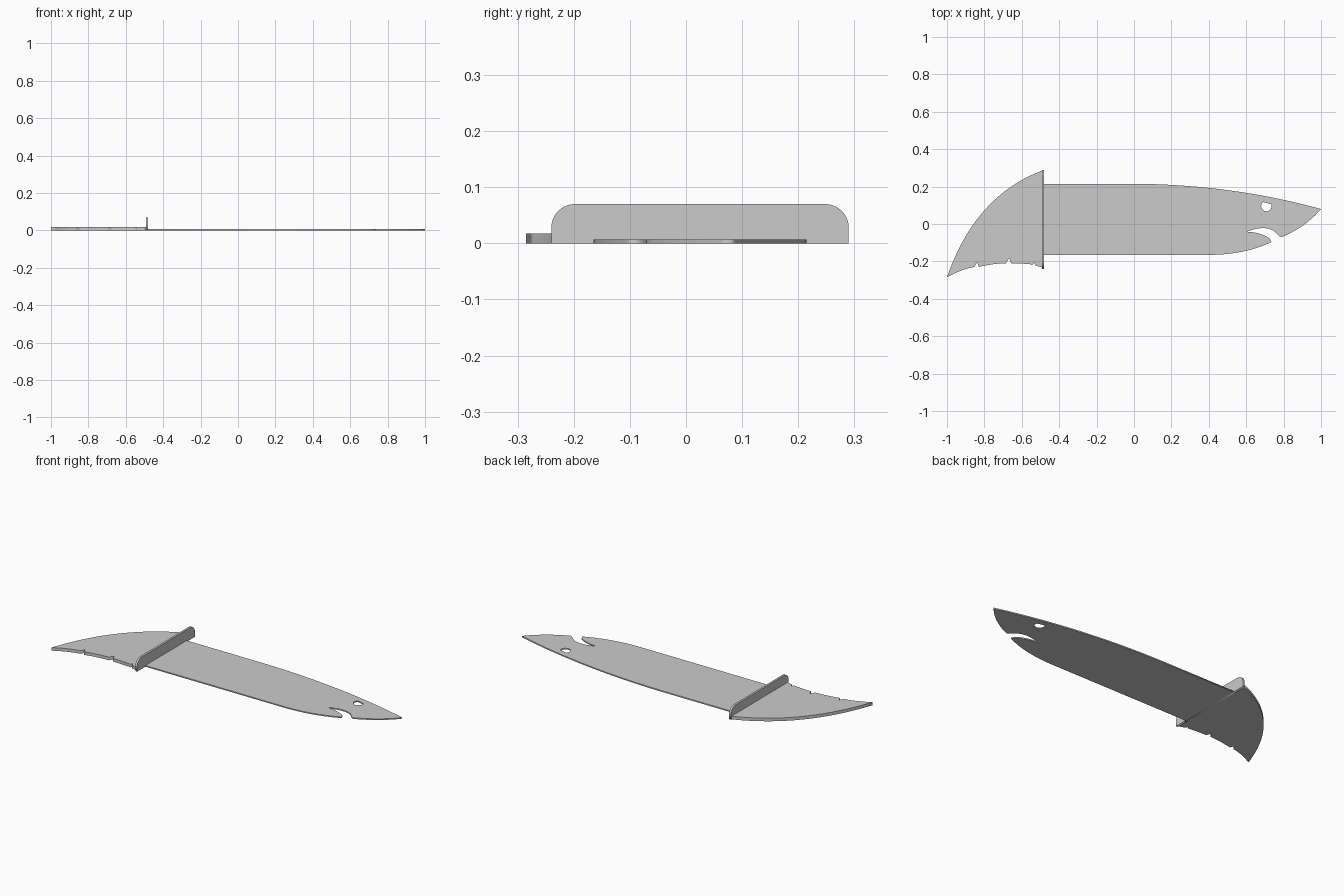
import bpy
import math
from mathutils import Vector

if "Cube" in bpy.data.objects:
    bpy.data.objects.remove(bpy.data.objects["Cube"])

grey = bpy.data.materials.new("plain grey")
grey.diffuse_color = (0.6, 0.6, 0.6, 1)
grey.use_nodes = True
grey.node_tree.nodes["Principled BSDF"].inputs["Base Color"].default_value = grey.diffuse_color


def bend(a, ctrl, b, n=16):
    """Points of a quadratic curve from a to b, without the end point."""
    a, c, b = Vector(a), Vector(ctrl), Vector(b)
    return [tuple(a * (1 - t) ** 2 + c * 2 * t * (1 - t) + b * t * t)
            for t in (i / n for i in range(n))]


def arc(cx, cy, r, start, end, n=16):
    """Points of a circular arc, angles in degrees."""
    angles = [math.radians(start + (end - start) * i / n) for i in range(n + 1)]
    return [(cx + r * math.cos(a), cy + r * math.sin(a)) for a in angles]


def plate(name, outlines, thickness, location=(0, 0, 0), rotation=(0, 0, 0)):
    """Flat plate cut from closed outlines; inner outlines become holes."""
    curve = bpy.data.curves.new(name + "_outline", 'CURVE')
    curve.dimensions = '2D'
    curve.fill_mode = 'BOTH'
    curve.extrude = thickness / 2
    for pts in outlines:
        spline = curve.splines.new('POLY')
        spline.points.add(len(pts) - 1)
        for p, (x, y) in zip(spline.points, pts):
            p.co = (x, y, 0, 1)
        spline.use_cyclic_u = True
    obj = bpy.data.objects.new(name, curve)
    bpy.context.collection.objects.link(obj)
    obj.location = location
    obj.rotation_euler = rotation
    curve.materials.append(grey)
    bpy.ops.object.select_all(action='DESELECT')
    obj.select_set(True)
    bpy.context.view_layer.objects.active = obj
    bpy.ops.object.convert(target='MESH')
    return bpy.context.view_layer.objects.active


# Thin fish-shaped body with open mouth
body = [(-0.48, -0.165), (-0.48, 0.215)]
body += bend((0, 0.215), (0.52, 0.212), (1, 0.08), 24)       # back
body += bend((1, 0.08), (0.92, -0.015), (0.79, -0.07), 10)   # snout
body += bend((0.79, -0.07), (0.78, -0.07), (0.77, -0.058), 4)
body += bend((0.77, -0.058), (0.72, 0.004), (0.604, -0.041), 12)   # upper jaw
body += bend((0.604, -0.041), (0.69, -0.045), (0.738, -0.088), 8)  # lower jaw
body += bend((0.735, -0.097), (0.59, -0.165), (0.4, -0.165), 16)   # chin
body.append((0.4, -0.165))

# Eye hole, round with a flat brow
eye = arc(0.708, 0.096, 0.028, 130, 380, 20)

plate("body", [body, eye], 0.007, (0, 0, 0.0035))

# Thicker tail fin with a notched trailing edge
tail = bend((-0.492, 0.285), (-0.85, 0.15), (-1, -0.285), 28)
tail += bend((-1, -0.285), (-0.92, -0.24), (-0.853, -0.23), 6)
tail += [(-0.853, -0.23), (-0.84, -0.205), (-0.829, -0.229)]
tail += bend((-0.829, -0.229), (-0.75, -0.211), (-0.684, -0.21), 6)
tail += [(-0.684, -0.21), (-0.668, -0.182), (-0.656, -0.21)]
tail += bend((-0.656, -0.21), (-0.6, -0.21), (-0.54, -0.217), 6)
tail += [(-0.54, -0.217), (-0.535, -0.203), (-0.525, -0.222), (-0.492, -0.232)]
plate("tail_fin", [tail], 0.018, (0, 0, 0.009))

# Upright stop wall with rounded upper corners
r = 0.042
wall = [(-0.24, 0), (0.29, 0)]
wall += arc(0.29 - r, 0.07 - r, r, 0, 90, 10)
wall += arc(-0.24 + r, 0.07 - r, r, 90, 180, 10)
plate("stop_wall", [wall], 0.012, (-0.486, 0, 0),
      (math.pi / 2, 0, math.pi / 2))
